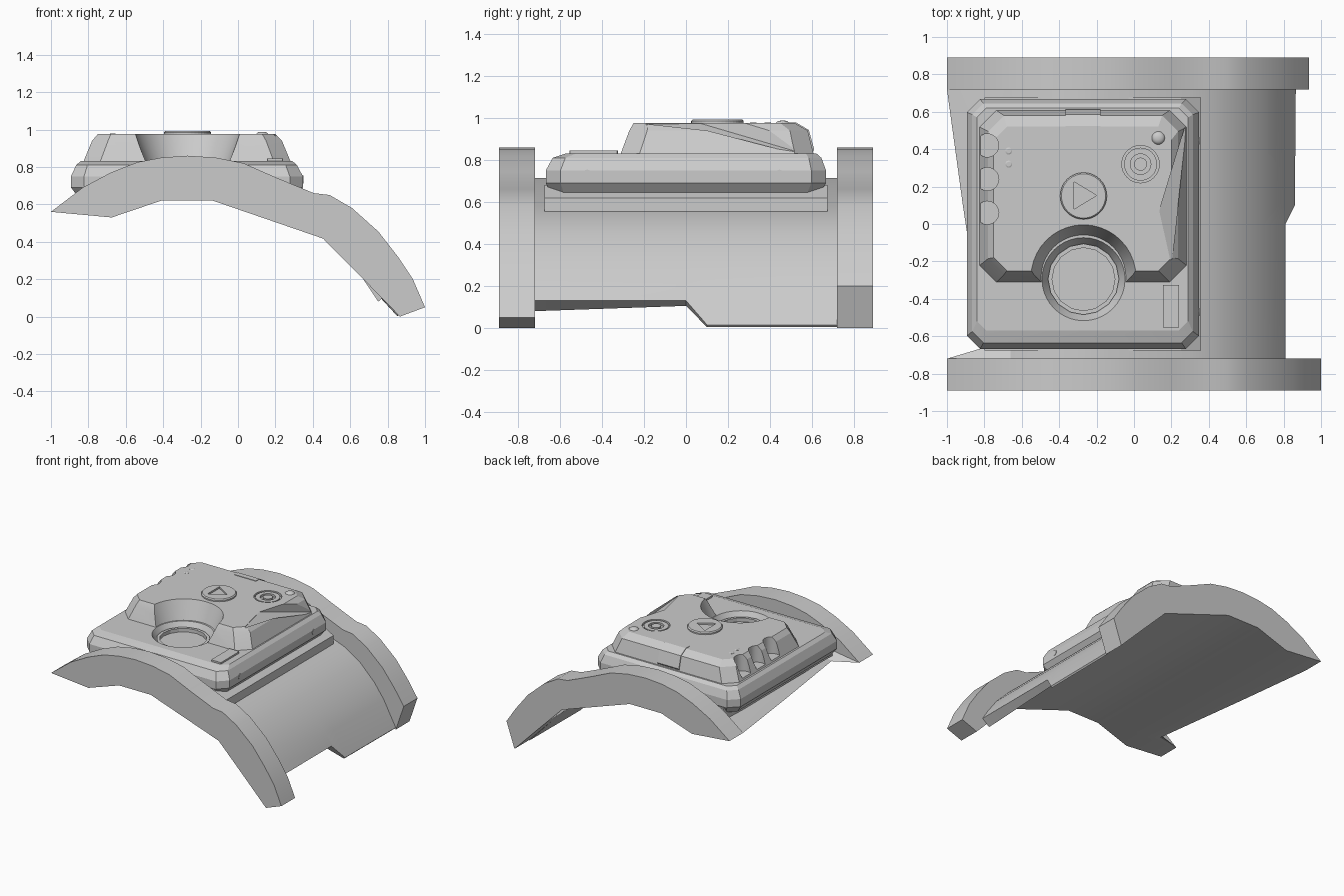
import bpy, bmesh
from math import sin, cos, pi

if "Cube" in bpy.data.objects:
    bpy.data.objects.remove(bpy.data.objects["Cube"])


def loft(name, rings, closed=False, smooth=None):
    """Bridge equal-length rings; cap both ends, or join last to first."""
    bm = bmesh.new()
    vs = [[bm.verts.new(p) for p in r] for r in rings]
    n = len(vs[0])
    pairs = list(zip(vs, vs[1:])) + ([(vs[-1], vs[0])] if closed else [])
    for a, b in pairs:
        for i in range(n):
            j = (i + 1) % n
            bm.faces.new((a[i], a[j], b[j], b[i]))
    if not closed:
        bm.faces.new(vs[0])
        bm.faces.new(vs[-1])
    bmesh.ops.recalc_face_normals(bm, faces=bm.faces)
    me = bpy.data.meshes.new(name)
    bm.to_mesh(me)
    bm.free()
    ob = bpy.data.objects.new(name, me)
    bpy.context.collection.objects.link(ob)
    if smooth:
        activate(ob)
        bpy.ops.object.shade_smooth_by_angle(angle=smooth)
    return ob


def activate(ob):
    bpy.ops.object.select_all(action='DESELECT')
    ob.select_set(True)
    bpy.context.view_layer.objects.active = ob


def cut(ob, cutter):
    m = ob.modifiers.new("cut", 'BOOLEAN')
    m.operation, m.solver, m.object = 'DIFFERENCE', 'EXACT', cutter
    activate(ob)
    bpy.ops.object.modifier_apply(modifier=m.name)
    bpy.data.objects.remove(cutter)


def lathe(name, x, y, prof, n=32, closed=False, smooth=None):
    """Vertical turned part from (radius, z) pairs."""
    return loft(name, [[(x + r * cos(2 * pi * i / n), y + r * sin(2 * pi * i / n), z)
                        for i in range(n)] for r, z in prof], closed, smooth)


def octo(x0, x1, y0, y1, z, c):
    """Rectangle with chamfered corners."""
    return [(x0 + c, y0, z), (x1 - c, y0, z), (x1, y0 + c, z), (x1, y1 - c, z),
            (x1 - c, y1, z), (x0 + c, y1, z), (x0, y1 - c, z), (x0, y0 + c, z)]


# Arched end bands
outer = [(-1, .56), (-.83, .69), (-.68, .77), (-.54, .825), (-.41, .85), (-.27, .86),
         (-.12, .85), (.03, .82), (.2, .745), (.405, .66), (.49, .65), (.61, .58),
         (.75, .455), (.855, .32), (.935, .2)]
inner = [(.866, 0), (.67, .2), (.455, .417), (-.135, .62), (-.41, .62), (-.675, .53)]
for name, y0, y1, tip in (("front_band", -.89, -.72, [(1, .05)]),
                          ("back_band", .72, .89, [])):
    prof = outer + tip + inner
    loft(name, [[(x, y, z) for x, z in prof] for y in (y0, y1)], smooth=.5)

# Curved sleeve between the bands: y, left edge x, right outer and inner edge
sections = [(-.72, -1, (.81, .13), (.75, .08)), (-.66, -.8, (.81, .13), (.75, .082)),
            (0, -.9, (.81, .13), (.76, .105)), (.1, -.915, (.86, .015), (.85, .004)),
            (.72, -1, (.865, .015), (.855, .004))]
sleeve = []
for y, left, ro, ri in sections:
    zl = .56 - .03 * (left + 1) / .33
    p = [(left, zl), (-.66, .61), (-.41, .715), (-.14, .715), (.3, .575), (.42, .53),
         (.55, .45), (.68, .32), (.76, .21), ro, ri] + inner[1:]
    sleeve.append([(x, y, z) for x, z in p])
loft("sleeve", sleeve, smooth=.5)

# Mounting pad under the housing, its underside following the sleeve
pad = [(.345, .5), (.357, .53), (.357, .62), (.25, .68), (-.8, .68), (-.8, .58),
       (-.66, .58), (-.41, .65), (-.135, .65)]
loft("mounting_pad", [[(x, y, z) for x, z in pad] for y in (-.675, .675)])

# Lower housing with faceted rim and round pit
base = loft("lower_housing", [octo(-.85, .30, -.64, .635, .633, .06),
                              octo(-.893, .347, -.668, .667, .69, .07),
                              octo(-.893, .347, -.668, .667, .75, .07),
                              octo(-.865, .315, -.635, .645, .81, .06),
                              octo(-.84, .29, -.57, .62, .832, .05)])
kx, ky = -.27, -.295
cut(base, lathe("pit_cutter", kx, ky, [(.185, .765), (.222, .832), (.235, .86)], 40))

# Upper housing with sloped sides
upper = loft("upper_housing", [octo(-.83, .285, -.315, .61, .82, .09),
                               octo(-.78, .235, -.27, .58, .94, .085),
                               octo(-.75, .2, -.25, .52, .975, .07)])
cut(upper, lathe("dish_cutter", kx, ky + .01, [(.215, .8), (.29, 1.0)], 40))
for y in (.42, .24, .06):
    cut(upper, lathe("notch_cutter", -.785, y, [(.062, .845), (.062, 1.05)], 24))
cut(upper, lathe("round_recess_cutter", .035, .32, [(.1, .955), (.1, 1.05)]))
# Sunken triangular facet on the right shoulder
tri = [(.2, -.22, .97), (.135, .07, .974), (.285, .56, .83)]
cut(upper, loft("shoulder_cutter", [tri, [(x, y, 1.1) for x, y, z in tri]]))
for ob in (base, upper):
    activate(ob)
    bpy.ops.object.shade_smooth_by_angle(angle=.3)

# Knob ring and plate in the pit
lathe("knob_ring", kx, ky, [(.19, .755), (.19, .80), (.168, .80), (.168, .755)], 16, True)
lathe("knob_plate", kx, ky, [(.169, .755), (.169, .772)], 16)

# Round button with recessed triangle
button = lathe("round_button", -.27, .15, [(.125, .95), (.125, .985), (.118, .993)], 40)
cut(button, loft("triangle_cutter", [[(-.32, .225, z), (-.32, .08, z), (-.2, .1525, z)]
                                     for z in (.98, 1.05)]))

# Ring and stud in the round recess, small dome and indicator dots
lathe("recess_ring", .035, .32, [(.088, .95), (.088, .972), (.055, .972), (.055, .95)],
      32, True)
lathe("recess_stud", .035, .32, [(.035, .95), (.035, .972)], 20)
lathe("small_dome", .13, .46, [(.038, .955), (.035, .975), (.022, .985), (.008, .988)], 20,
      smooth=.8)
for i, y in enumerate((.39, .32)):
    lathe(f"indicator_{i}", -.67, y, [(.019, .96), (.019, .976), (.012, .979)], 16)

# Back clip wrapping over the top edge
clip = [(.48, .965), (.48, .979), (.523, .979), (.585, .943), (.611, .85),
        (.6, .83), (.56, .93)]
loft("back_clip", [[(x, y, z) for y, z in clip] for x in (-.365, -.18)])

# Small raised plate on the lower housing
loft("raised_plate", [octo(.155, .24, -.555, -.325, z, .003) for z in (.82, .845)])

# Side screws
for i, y in enumerate((-.47, .445)):
    loft(f"side_screw_{i}", [[(x, y + .021 * cos(a * pi / 8), .733 + .021 * sin(a * pi / 8))
                              for a in range(16)] for x in (.33, .35)])
